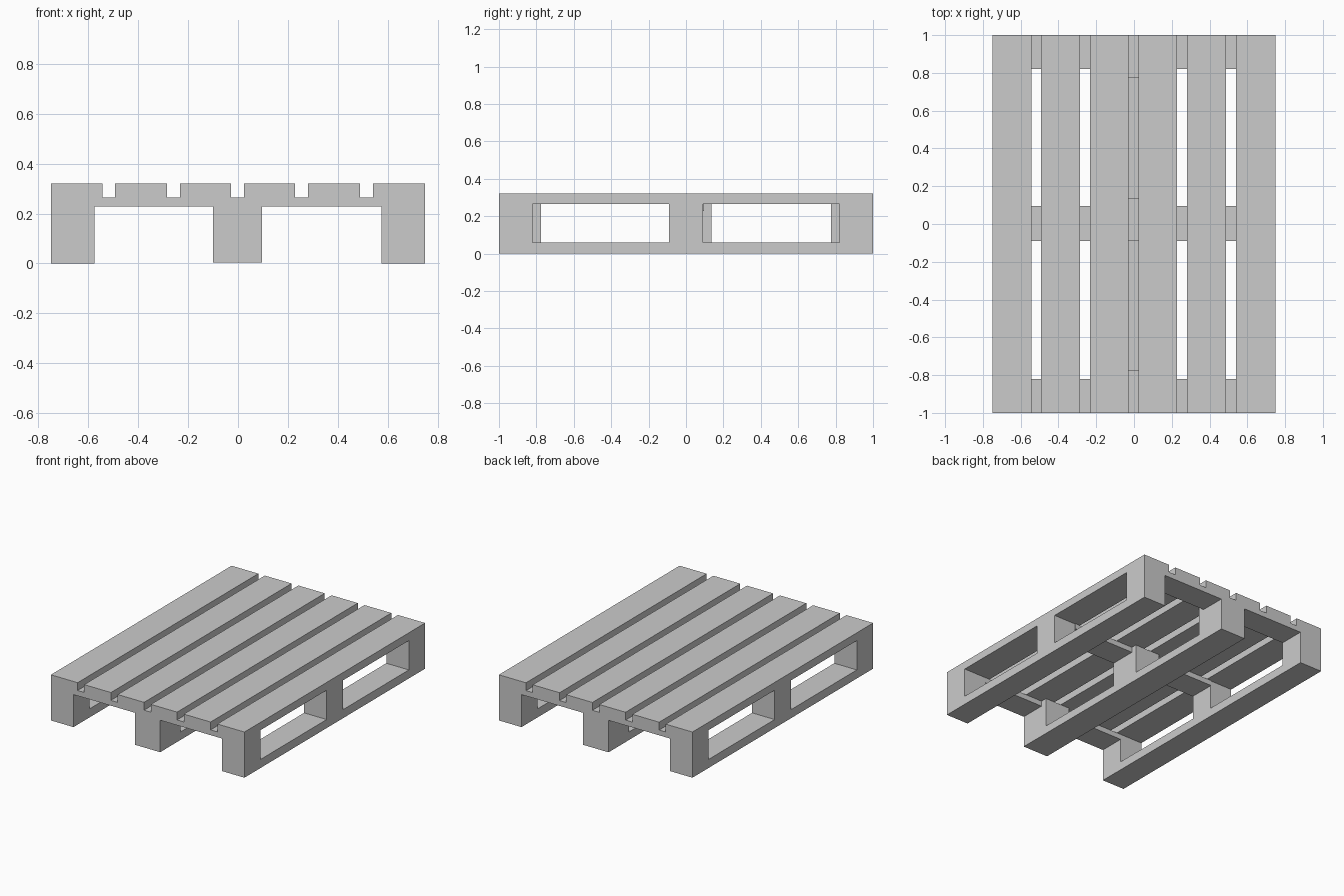
import bpy, bmesh

if "Cube" in bpy.data.objects:
    bpy.data.objects.remove(bpy.data.objects["Cube"])

DECK_BOTTOM, DECK_TOP = 0.265, 0.32
CROSS_BOTTOM = 0.228
BASE_TOP = 0.06


def extrude_profile(name, profile, x0, x1):
    """Extrude a (y, z) outline along x from x0 to x1."""
    bm = bmesh.new()
    face = bm.faces.new([bm.verts.new((x0, y, z)) for y, z in profile])
    result = bmesh.ops.extrude_face_region(bm, geom=[face], use_keep_orig=True)
    moved = [g for g in result["geom"] if isinstance(g, bmesh.types.BMVert)]
    bmesh.ops.translate(bm, verts=moved, vec=(x1 - x0, 0, 0))
    bmesh.ops.recalc_face_normals(bm, faces=bm.faces[:])
    mesh = bpy.data.meshes.new(name)
    bm.to_mesh(mesh)
    bm.free()
    obj = bpy.data.objects.new(name, mesh)
    bpy.context.collection.objects.link(obj)
    return obj


def board(name, x, y, z):
    """Rectangular board spanning the given (min, max) ranges."""
    outline = [(y[0], z[0]), (y[1], z[0]), (y[1], z[1]), (y[0], z[1])]
    return extrude_profile(name, outline, *x)


def stringer(name, x, windows, bottom=0.0):
    """Full-length runner: base rail and three blocks, windows between them."""
    outline = [(1, DECK_BOTTOM), (1, bottom), (-1, bottom), (-1, DECK_BOTTOM)]
    for a, b in windows:
        outline += [(a, DECK_BOTTOM), (a, BASE_TOP), (b, BASE_TOP), (b, DECK_BOTTOM)]
    return extrude_profile(name, outline, *x)


# Six deck boards running front to back
deck_x = [(-0.75, -0.543), (-0.492, -0.285), (-0.232, -0.028),
          (0.025, 0.228), (0.28, 0.488), (0.54, 0.75)]
for i, x in enumerate(deck_x, 1):
    board(f"deck_board_{i}", x, (-1, 1), (DECK_BOTTOM, DECK_TOP))

# Three stringers
side_windows = [(-0.82, -0.09), (0.09, 0.82)]
stringer("left_stringer", (-0.75, -0.575), side_windows)
stringer("right_stringer", (0.575, 0.75), side_windows)
stringer("centre_stringer", (-0.1, 0.097), [(-0.775, -0.09), (0.135, 0.775)], 0.004)

# Cross boards, bridging across the stringers under the deck
for place, y in {"front": (-1, -0.82), "middle": (-0.09, 0.095), "back": (0.82, 1)}.items():
    board(f"{place}_cross_board_left", (-0.575, -0.1), y, (CROSS_BOTTOM, DECK_BOTTOM))
    board(f"{place}_cross_board_right", (0.097, 0.575), y, (CROSS_BOTTOM, DECK_BOTTOM))
